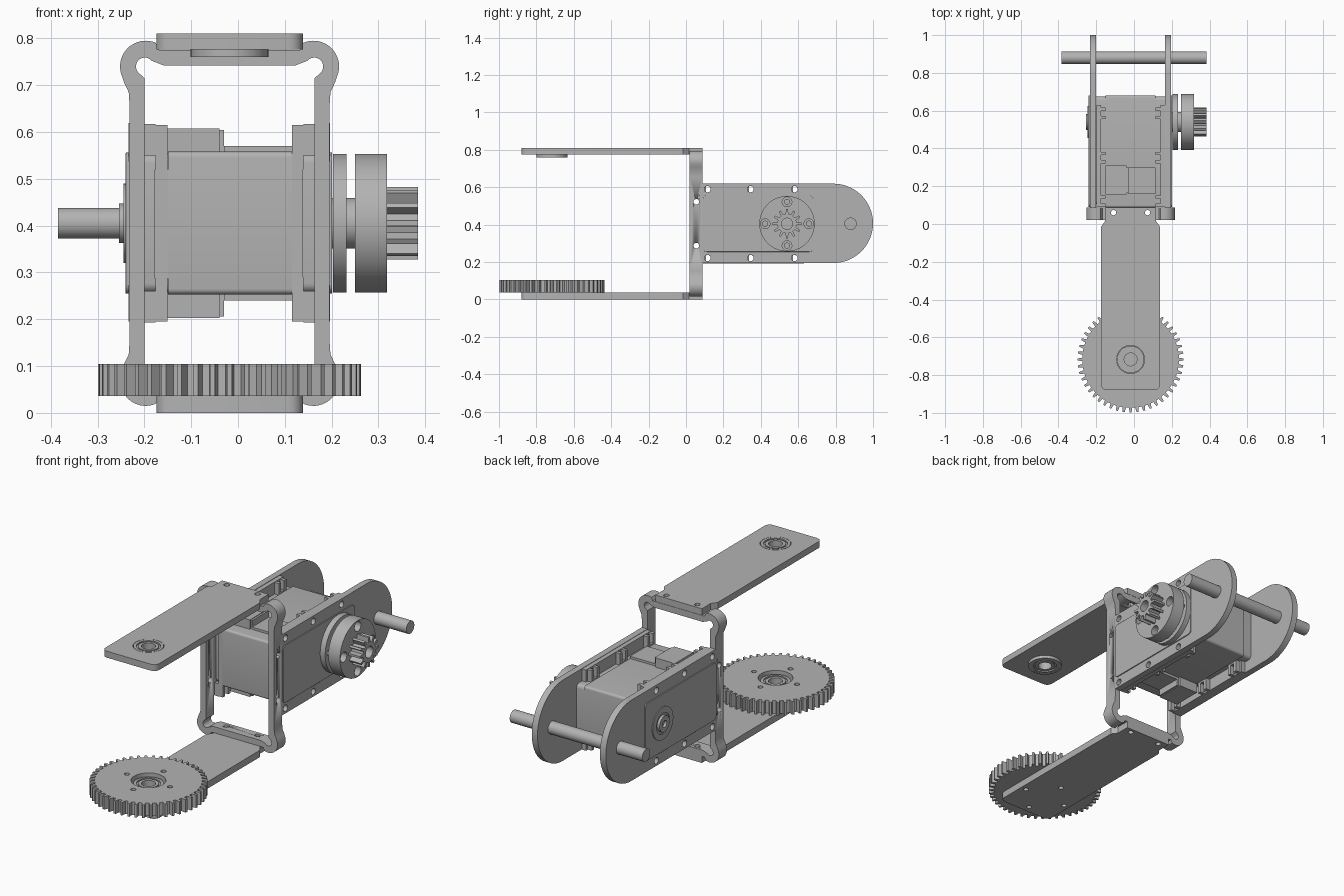
import bpy, bmesh
from math import sin, cos, pi, radians

if "Cube" in bpy.data.objects:
    bpy.data.objects.remove(bpy.data.objects["Cube"])

grey = bpy.data.materials.new("machined grey")
grey.use_nodes = True
colour = (0.45, 0.45, 0.45, 1)
grey.diffuse_color = colour
grey.node_tree.nodes["Principled BSDF"].inputs["Base Color"].default_value = colour

CX, CZ = -0.018, 0.405      # mid plane of the mechanism
parts = []


def arc(u, v, r, start=0, end=360, n=40):
    """Points on an arc; a full circle leaves out the repeated end point."""
    steps = n if end - start >= 360 else n - 1
    angles = [radians(start + (end - start) * i / steps) for i in range(n)]
    return [(u + r * cos(a), v + r * sin(a)) for a in angles]


def hole(u, v, r):
    return arc(u, v, r, n=20)


def rect(u0, u1, v0, v1, r=0.0):
    if not r:
        return [(u0, v0), (u1, v0), (u1, v1), (u0, v1)]
    return (arc(u0 + r, v0 + r, r, 180, 270, 6) + arc(u1 - r, v0 + r, r, 270, 360, 6)
            + arc(u1 - r, v1 - r, r, 0, 90, 6) + arc(u0 + r, v1 - r, r, 90, 180, 6))


def four_way(quarter):
    """Mirror a first-quadrant outline about the middle of the frame."""
    half = quarter + [(-u, v) for u, v in reversed(quarter)]
    return [(CX + u, CZ + v) for u, v in half + [(-u, -v) for u, v in half]]


def gear(u, v, root, tip, teeth):
    pts = []
    for i in range(teeth):
        for f, r in ((-0.27, root), (-0.14, tip), (0.14, tip), (0.27, root)):
            a = 2 * pi * (i + f) / teeth
            pts.append((u + r * cos(a), v + r * sin(a)))
    return pts


def solid(name, axis, lo, hi, outline, holes=(), bevel=0.0):
    """Extrude an outline with holes along an axis from lo to hi."""
    curve = bpy.data.curves.new(name, "CURVE")
    curve.dimensions = "2D"
    curve.fill_mode = "BOTH"
    curve.extrude = (hi - lo) / 2
    for loop in [outline, *holes]:
        spline = curve.splines.new("POLY")
        spline.points.add(len(loop) - 1)
        for p, (u, v) in zip(spline.points, loop):
            p.co = (u, v, 0, 1)
        spline.use_cyclic_u = True
    temp = bpy.data.objects.new(name + "_profile", curve)
    bpy.context.collection.objects.link(temp)
    graph = bpy.context.evaluated_depsgraph_get()
    mesh = bpy.data.meshes.new_from_object(temp.evaluated_get(graph))
    bpy.data.objects.remove(temp)
    bm = bmesh.new()
    bm.from_mesh(mesh)
    for v in bm.verts:
        a, b, w = v.co
        w += (lo + hi) / 2
        v.co = {"x": (w, a, b), "y": (a, w, b), "z": (a, b, w)}[axis]
    bmesh.ops.remove_doubles(bm, verts=bm.verts, dist=1e-5)
    bmesh.ops.recalc_face_normals(bm, faces=bm.faces)
    bm.to_mesh(mesh)
    bm.free()
    mesh.name = name
    mesh.materials.clear()
    mesh.materials.append(grey)
    obj = bpy.data.objects.new(name, mesh)
    bpy.context.collection.objects.link(obj)
    if bevel:
        mod = obj.modifiers.new("soft_edges", "BEVEL")
        mod.width, mod.segments = bevel, 2
    parts.append(obj)
    return obj


def cut(target, cutter):
    mod = target.modifiers.new("hole", "BOOLEAN")
    mod.operation, mod.object, mod.solver = "DIFFERENCE", cutter, "EXACT"
    cutter.hide_render = True
    cutter.hide_set(True)
    cutter.display_type = "WIRE"
    parts.remove(cutter)


# Upright frame with looped corners and screw holes
outer = four_way([(0.2135, 0.25), (0.2155, 0.28), (0.225, 0.30)]
                 + arc(0.179, 0.335, 0.055, -18, 112, 20) + [(0.15, 0.37)])
inner = four_way([(0.1815, 0.31)] + arc(0.181, 0.335, 0.019, -50, 140, 14) + [(0.14, 0.337)])
frame = solid("upright_frame", "y", 0.02, 0.087, outer, [inner])
for i, z in enumerate((0.288, 0.522)):
    cut(frame, solid(f"frame_side_cutter_{i}", "x", -0.5, 0.5, hole(0.055, z, 0.015)))
SCREWS = [(CX - 0.09, 0.06), (CX + 0.09, 0.06)]
for i, (x, y) in enumerate(SCREWS):
    cut(frame, solid(f"frame_end_cutter_{i}", "z", -0.5, 1.2, hole(x, y, 0.014)))

# Upper and lower arms
AY = -0.717
arm = (arc(CX - 0.1265, -0.85, 0.03, 180, 270, 6) + arc(CX + 0.1265, -0.85, 0.03, 270, 360, 6)
       + [(CX + 0.1565, -0.015), (CX + 0.135, 0.015), (CX + 0.135, 0.087),
          (CX - 0.135, 0.087), (CX - 0.135, 0.015), (CX - 0.1565, -0.015)])
screw_holes = [hole(x, y, 0.014) for x, y in SCREWS]
bolt_holes = [hole(x, y, 0.013) for x, y in arc(CX, AY, 0.125, n=4)]
solid("upper_arm", "z", 0.776, 0.81, arm, screw_holes + [arc(CX, AY, 0.074)])
solid("lower_arm", "z", 0, 0.036, arm, screw_holes + bolt_holes)


# Bearings: outer race, recessed shield, inner race
def bearing(name, lo, hi):
    for part, r1, r0, inset in (("outer_race", 0.072, 0.058, 0.001), ("shield", 0.059, 0.048, 0.008),
                                ("inner_race", 0.049, 0.034, 0.002)):
        solid(f"{name}_{part}", "z", lo + inset, hi - inset, arc(CX, AY, r1), [arc(CX, AY, r0)])


bearing("upper_bearing", 0.76, 0.811)
solid("upper_bearing_flange", "z", 0.76, 0.776, arc(CX, AY, 0.083), [arc(CX, AY, 0.07)])
bearing("gear_bearing", 0.036, 0.09)

# Large spur gear on the lower arm
solid("large_gear", "z", 0.036, 0.104, gear(CX, AY, 0.256, 0.281, 48), bolt_holes + [arc(CX, AY, 0.083)])

# Side plates with rounded ends
plate = [(0.087, 0.195)] + arc(0.788, 0.407, 0.212, -90, 90, 40) + [(0.087, 0.619)]
plate_holes = [hole(y, z, 0.017) for y in (0.115, 0.345, 0.58) for z in (0.222, 0.59)]
for side, lo, hi in (("right", -0.234, -0.2), ("left", 0.163, 0.196)):
    solid(f"{side}_side_plate", "x", lo, hi, plate, plate_holes)

# Cross rod
solid("cross_rod", "x", -0.385, 0.385, arc(0.88, CZ, 0.033))

# Motor body, with side covers standing slightly proud of the plates
solid("motor_body", "x", -0.15, 0.115, rect(0.087, 0.68, 0.253, 0.558, 0.012))
solid("motor_core", "x", -0.2, 0.163, rect(0.105, 0.675, 0.257, 0.554, 0.02))
solid("motor_waist", "x", -0.178, 0.139, rect(0.09, 0.6, 0.287, 0.52))
solid("right_motor_cover", "x", -0.24, -0.2, rect(0.09, 0.68, 0.255, 0.556, 0.02), bevel=0.004)
solid("left_motor_cover", "x", 0.163, 0.201, rect(0.09, 0.68, 0.255, 0.556, 0.02), bevel=0.004)

# Mounting rails and lugs, mirrored side to side and top to bottom
for end, s in (("upper", 1), ("lower", -1)):
    for side, d in (("right", -1), ("left", 1)):
        def block(name, a, b, y0, y1, z0, z1, openings=()):
            x0, x1 = sorted((CX + d * a, CX + d * b))
            v0, v1 = sorted((CZ + s * z0, CZ + s * z1))
            solid(f"{end}_{side}_{name}", "x", x0, x1, rect(y0, y1, v0, v1), openings)
        rail_holes = [hole(y, CZ + s * 0.184, 0.017) for y in (0.115, 0.345, 0.58)]
        block("rail", 0.158, 0.1815, 0.09, 0.63, 0.145, 0.212, rail_holes)
        for i, y in enumerate((0.09, 0.32, 0.555)):
            block(f"lug_{i}", 0.133, 0.158, y, y + 0.018, 0.16, 0.21)
            block(f"lug_pair_{i}", 0.133, 0.158, y + 0.044, y + 0.062, 0.16, 0.21)
            block(f"lug_foot_{i}", 0.133, 0.158, y, y + 0.062, 0.115, 0.16)
    # Cable sockets on the motor
    for name, x0, x1, y0, y1, h in (("socket", -0.152, -0.04, 0.155, 0.31, 0.202),
                                    ("socket_lip", -0.04, -0.03, 0.165, 0.3, 0.199),
                                    ("socket_cover", -0.03, 0.115, 0.16, 0.3, 0.165)):
        z0, z1 = sorted((CZ + s * 0.14, CZ + s * h))
        solid(f"{end}_{name}", "z", z0, z1, rect(x0, x1, y0, y1))

# Idler hub on the right side
HY = 0.54
solid("idler_flange", "x", -0.245, -0.235, arc(HY, CZ, 0.085), [hole(HY, CZ, 0.055)])
solid("idler_hub", "x", -0.254, -0.235, arc(HY, CZ, 0.042), [hole(HY, CZ, 0.018)])

# Output horn, wheel and pinion on the left side
wheel_holes = [hole(y, z, 0.026) for y, z in arc(HY, CZ, 0.117, n=4)]
horn_holes = [hole(y, z, 0.014) for y, z in arc(HY, CZ, 0.117, n=4)]
solid("output_horn", "x", 0.203, 0.232, arc(HY, CZ, 0.148, n=64), horn_holes)
solid("output_shaft", "x", 0.19, 0.252, arc(HY, CZ, 0.054))
solid("output_wheel", "x", 0.25, 0.318, arc(HY, CZ, 0.148, n=64), wheel_holes)
solid("wheel_hole_seats", "x", 0.25, 0.275, arc(HY, CZ, 0.146, n=64), horn_holes)
solid("pinion", "x", 0.318, 0.385, gear(HY, CZ, 0.052, 0.078, 12), [hole(HY, CZ, 0.03)])

# Smooth the curved walls, keep the edges sharp
bpy.ops.object.select_all(action="DESELECT")
for obj in parts:
    obj.select_set(True)
bpy.context.view_layer.objects.active = parts[0]
bpy.ops.object.shade_smooth_by_angle(angle=radians(25))
